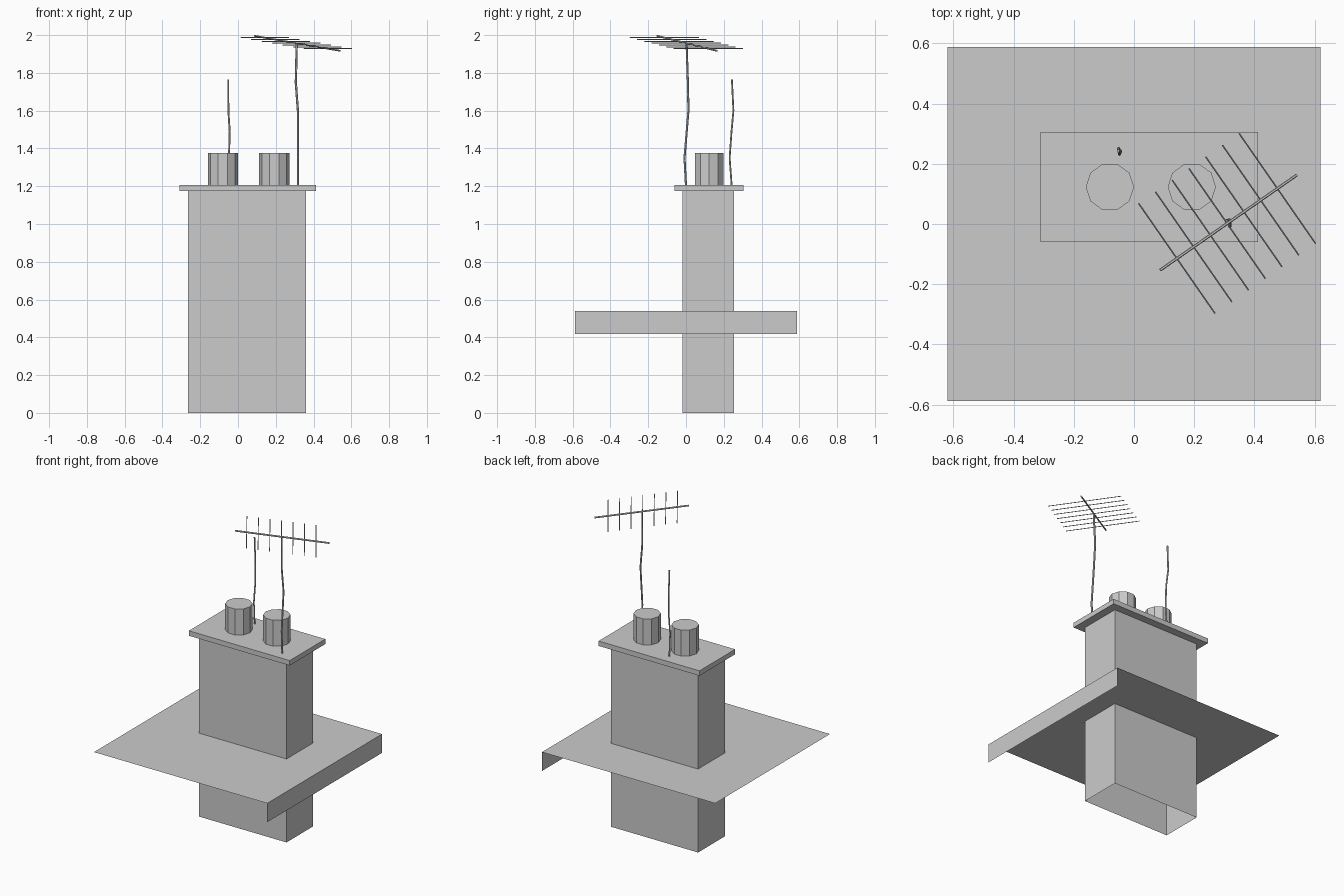
import bpy, bmesh
from mathutils import Vector

if "Cube" in bpy.data.objects:
    bpy.data.objects.remove(bpy.data.objects["Cube"])


def mesh_object(name, bm):
    bmesh.ops.recalc_face_normals(bm, faces=bm.faces)
    mesh = bpy.data.meshes.new(name)
    bm.to_mesh(mesh)
    bm.free()
    ob = bpy.data.objects.new(name, mesh)
    bpy.context.collection.objects.link(ob)
    return ob


def box(name, lo, hi, open_bottom=False):
    lo, hi = Vector(lo), Vector(hi)
    bm = bmesh.new()
    bmesh.ops.create_cube(bm, size=1)
    for v in bm.verts:
        v.co = Vector(((lo[i] + hi[i]) / 2 + v.co[i] * (hi[i] - lo[i]) for i in range(3)))
    if open_bottom:
        bm.normal_update()
        bmesh.ops.delete(bm, geom=[f for f in bm.faces if f.normal.z < -0.5], context='FACES')
    return mesh_object(name, bm)


def rod(name, points, radius, resolution=1):
    curve = bpy.data.curves.new(name, 'CURVE')
    curve.dimensions = '3D'
    curve.bevel_depth = radius
    curve.bevel_resolution = resolution
    curve.use_fill_caps = True
    spline = curve.splines.new('POLY')
    spline.points.add(len(points) - 1)
    spline.use_smooth = False
    for p, co in zip(spline.points, points):
        p.co = (*co, 1)
    ob = bpy.data.objects.new(name, curve)
    bpy.context.collection.objects.link(ob)
    bpy.ops.object.select_all(action='DESELECT')
    bpy.context.view_layer.objects.active = ob
    ob.select_set(True)
    bpy.ops.object.convert(target='MESH')
    return ob


# Chimney stack (open underneath) and its cap slab
box("chimney_stack", (-0.265, -0.018, 0), (0.36, 0.255, 1.18), open_bottom=True)
box("chimney_cap", (-0.31, -0.06, 1.175), (0.412, 0.305, 1.207))

# Ten-sided chimney pots
for i, x in enumerate((-0.08, 0.192)):
    bpy.ops.mesh.primitive_cylinder_add(vertices=10, radius=0.08, depth=0.175,
                                        location=(x, 0.123, 1.2875),
                                        rotation=(0, 0, 0.31415927))
    bpy.context.object.name = f"chimney_pot_{i + 1}"

# Roof sheet with a folded-down flap along its right edge
bm = bmesh.new()
profile = ((-0.62, 0.54), (0.62, 0.54), (0.62, 0.418))
front, back = [[bm.verts.new((x, y, z)) for x, z in profile] for y in (-0.587, 0.587)]
for i in range(2):
    bm.faces.new((front[i], front[i + 1], back[i + 1], back[i]))
mesh_object("roof_sheet", bm)

# Slightly bent masts
rod("antenna_mast", [(0.317, 0, 1.2), (0.318, -0.008, 1.35), (0.317, 0.013, 1.6),
                     (0.306, 0.01, 1.75), (0.311, 0.003, 1.957)], 0.006)
rod("short_mast", [(-0.05, 0.242, 1.2), (-0.048, 0.231, 1.35), (-0.044, 0.241, 1.49),
                   (-0.051, 0.251, 1.6), (-0.052, 0.243, 1.765)], 0.005)

# Antenna boom and its seven cross elements
start, end = Vector((0.087, -0.153, 1.996)), Vector((0.541, 0.163, 1.917))
rod("antenna_boom", [start, end], 0.005)
half = Vector((0.127, -0.183, 0))
for i in range(7):
    c = start.lerp(end, 0.122 + i * 0.1225)
    rod(f"antenna_element_{i + 1}", [c - half, c + half], 0.0025, 0)
